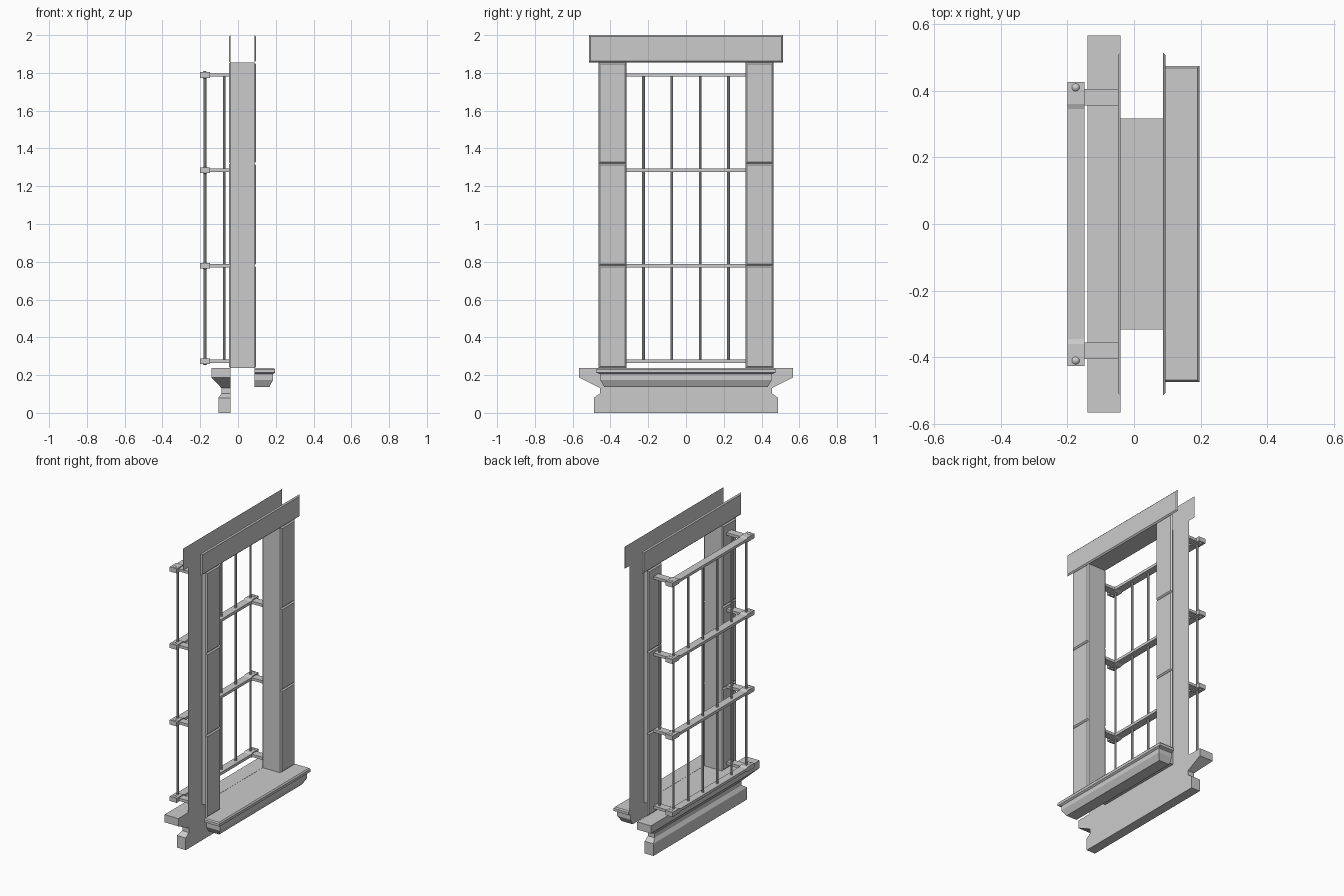
import bpy, bmesh
from mathutils import Matrix, Vector

cube = bpy.data.objects.get("Cube")
if cube:
    bpy.data.objects.remove(cube, do_unlink=True)

grey = bpy.data.materials.new("stone_grey")
grey.use_nodes = True
colour = (0.6, 0.6, 0.6, 1)
grey.diffuse_color = colour
grey.node_tree.nodes["Principled BSDF"].inputs["Base Color"].default_value = colour

OUT, IN = -0.04, 0.087          # wall faces
SILL, HEAD = 0.237, 1.855       # opening heights
HALF = 0.316                    # opening half width


def finish(name, bm, recalc=True):
    if recalc:
        bmesh.ops.recalc_face_normals(bm, faces=bm.faces)
    mesh = bpy.data.meshes.new(name)
    bm.to_mesh(mesh)
    bm.free()
    mesh.materials.append(grey)
    obj = bpy.data.objects.new(name, mesh)
    bpy.context.collection.objects.link(obj)
    return obj


def loft(name, rings):
    """Skin a stack of four-point rings and cap both ends."""
    bm = bmesh.new()
    rows = [[bm.verts.new(p) for p in ring] for ring in rings]
    for a, b in zip(rows, rows[1:]):
        for i in range(4):
            j = (i + 1) % 4
            bm.faces.new((a[i], a[j], b[j], b[i]))
    bm.faces.new(rows[0])
    bm.faces.new(rows[-1])
    return finish(name, bm)


def add_box(bm, x0, x1, y0, y1, z0, z1):
    mid = Vector((x0 + x1, y0 + y1, z0 + z1)) / 2
    size = (x1 - x0, y1 - y0, z1 - z0)
    bmesh.ops.create_cube(bm, size=1, matrix=Matrix.Translation(mid) @ Matrix.Diagonal((*size, 1)))


def plate(name, x, out, y0, y1, z0, z1, edge=0.008):
    """Thin facing panel with a chamfered border, standing off the wall."""
    def ring(px, e):
        return [(px, y0 + e, z0 + e), (px, y1 - e, z0 + e),
                (px, y1 - e, z1 - e), (px, y0 + e, z1 - e)]
    loft(name, [ring(x, 0), ring(x + out * edge, edge)])


def sill(name, wall, levels):
    """Moulding returned at both ends; levels are (z, front x, half width)."""
    loft(name, [[(wall, -w, z), (x, -w, z), (x, w, z), (wall, w, z)] for z, x, w in levels])


# Facing panels on both sides of the wall
joints = [SILL, 0.78, 1.32, HEAD]
for face, x, out in (("outer", OUT, -1), ("inner", IN, 1)):
    plate(face + "_lintel", x, out, -0.514, 0.514, HEAD, 2.0)
    for side, s in (("left", 1), ("right", -1)):
        y0, y1 = sorted((s * HALF, s * 0.463))
        for i, (z0, z1) in enumerate(zip(joints, joints[1:])):
            plate(f"{face}_{side}_jamb_block_{i + 1}", x, out, y0, y1, z0, z1)

# Lining of the opening
bm = bmesh.new()
corners = [(-HALF, SILL), (HALF, SILL), (HALF, HEAD), (-HALF, HEAD)]
back = [bm.verts.new((OUT, y, z)) for y, z in corners]
front = [bm.verts.new((IN, y, z)) for y, z in corners]
for i in range(4):
    j = (i + 1) % 4
    bm.faces.new((back[i], front[i], front[j], back[j]))
finish("opening_lining", bm, recalc=False)

# Sills
sill("outer_sill", OUT, [(0.0, -0.104, 0.488), (0.08, -0.104, 0.488), (0.103, -0.088, 0.455),
                         (0.132, -0.088, 0.455), (0.187, -0.14, 0.566), (0.238, -0.14, 0.566)])
sill("inner_sill", IN, [(0.137, 0.165, 0.432), (0.175, 0.186, 0.455), (0.205, 0.186, 0.455),
                        (0.213, 0.197, 0.475), (0.23, 0.197, 0.475), (0.238, 0.19, 0.469)])

# Rails with thicker ends, wall arms and domed bolts
rails = [0.274, 0.779, 1.284, 1.789]
for i, z in enumerate(rails):
    stations = [(-0.427, 0.015), (-0.36, 0.015), (-0.345, 0.009),
                (0.345, 0.009), (0.36, 0.015), (0.427, 0.015)]
    loft(f"rail_{i + 1}", [[(-0.2, y, z - h), (-0.149, y, z - h), (-0.149, y, z + h), (-0.2, y, z + h)]
                           for y, h in stations])
    bm = bmesh.new()
    for s in (-1, 1):
        add_box(bm, -0.15, OUT, s * 0.38 - 0.025, s * 0.38 + 0.025, z - 0.009, z + 0.009)
    finish(f"rail_arms_{i + 1}", bm)
    bm = bmesh.new()
    for s in (-1, 1):
        place = Matrix.Translation((-0.175, s * 0.41, z)) @ Matrix.Diagonal((1, 1, 1.3, 1))
        bmesh.ops.create_uvsphere(bm, u_segments=12, v_segments=8, radius=0.0165, matrix=place)
    for f in bm.faces:
        f.smooth = True
    finish(f"bolts_{i + 1}", bm)

# Upright rods
bm = bmesh.new()
rods = [(-0.175, y) for y in (0.075, 0.225, 0.38)] + [(-0.073, 0.38)]
for x, y in rods:
    for s in (-1, 1):
        bmesh.ops.create_cone(bm, cap_ends=True, segments=8, radius1=0.007, radius2=0.007,
                              depth=rails[-1] - rails[0],
                              matrix=Matrix.Translation((x, s * y, (rails[0] + rails[-1]) / 2)))
finish("upright_rods", bm)
